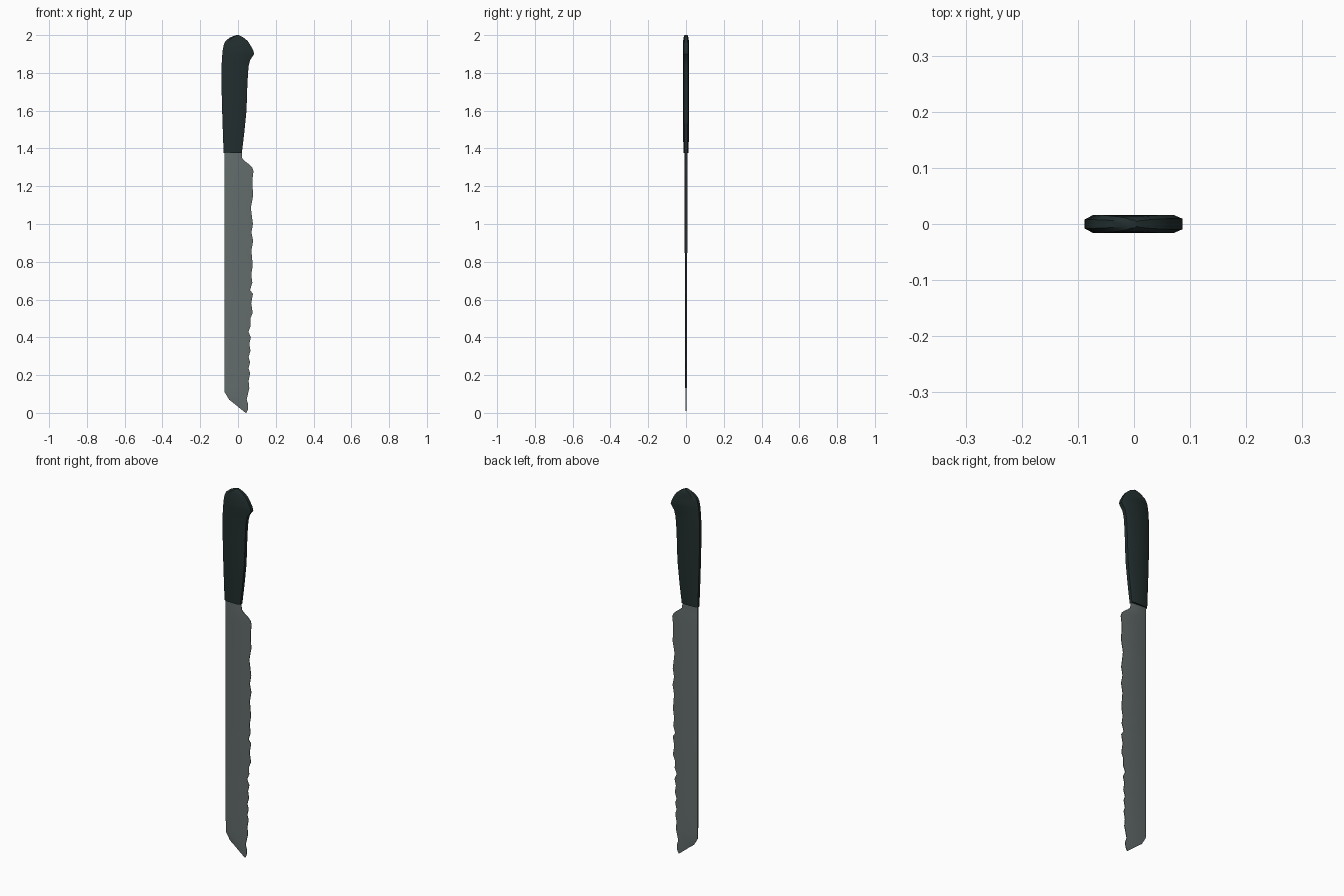
import bpy, bmesh

if "Cube" in bpy.data.objects:
    bpy.data.objects.remove(bpy.data.objects["Cube"])


def material(name, rgb):
    m = bpy.data.materials.new(name)
    m.diffuse_color = (*rgb, 1)
    m.use_nodes = True
    m.node_tree.nodes["Principled BSDF"].inputs["Base Color"].default_value = m.diffuse_color
    return m


def loft(name, rings, mat):
    """Skin a stack of equal-sized rings and cap both ends."""
    bm = bmesh.new()
    rows = [[bm.verts.new(p) for p in ring] for ring in rings]
    n = len(rows[0])
    for a, b in zip(rows, rows[1:]):
        for i in range(n):
            j = (i + 1) % n
            bm.faces.new((a[i], a[j], b[j], b[i]))
    bm.faces.new(rows[0])
    bm.faces.new(rows[-1])
    bmesh.ops.recalc_face_normals(bm, faces=bm.faces)
    me = bpy.data.meshes.new(name)
    bm.to_mesh(me)
    bm.free()
    me.materials.append(mat)
    ob = bpy.data.objects.new(name, me)
    bpy.context.collection.objects.link(ob)
    bpy.context.view_layer.objects.active = ob
    ob.select_set(True)
    bpy.ops.object.shade_smooth_by_angle(angle=0.5)
    ob.select_set(False)
    return ob


def interp(table, z):
    """Linear lookup in (z, value) pairs sorted by rising z."""
    if z <= table[0][0]:
        return table[0][1]
    for (z0, v0), (z1, v1) in zip(table, table[1:]):
        if z <= z1:
            return v0 + (v1 - v0) * (z - z0) / (z1 - z0)
    return table[-1][1]


steel = material("dull steel", (0.125, 0.152, 0.148))
black = material("green black", (0.016, 0.027, 0.027))

# Blade: wavy cutting edge as (z, x), top to tip
edge = [(1.40, .02), (1.375, .02), (1.345, .023), (1.33, .04), (1.315, .06),
        (1.30, .075), (1.28, .082), (1.24, .077), (1.20, .077), (1.15, .08),
        (1.085, .068), (1.00, .079), (.955, .071), (.91, .08), (.86, .071),
        (.78, .078), (.73, .07), (.69, .076), (.65, .064), (.63, .079),
        (.58, .07), (.53, .078), (.50, .066), (.46, .067), (.43, .055),
        (.40, .068), (.365, .06), (.33, .066), (.295, .056), (.27, .064),
        (.235, .056), (.21, .064), (.17, .056), (.13, .06), (.11, .055),
        (.07, .046), (.045, .054), (.02, .053), (.01, .049), (0, .044)]
spine = [(0, .04), (.02, .015), (.045, -.015), (.07, -.047), (.11, -.071), (.13, -.072)]
thick = [(0, .001), (.07, .003), (.2, .005), (1.4, .008)]

rings = []
for z, xr in edge:
    xl, t = interp(spine, z), interp(thick, z)
    xm = xl + min(.008, (xr - xl) * .3)      # narrow chamfer beside the spine
    e = min(.0015, t)                        # thin cutting edge
    rings.append([(xl, -t * .6, z), (xm, -t, z), (xr, -e, z),
                  (xr, e, z), (xm, t, z), (xl, t * .6, z)])
loft("blade", rings, steel)

# Handle: (z, left x, right x, half thickness), with a hooked butt
profile = [(1.375, -.076, .02, .014), (1.48, -.08, .033, .015), (1.60, -.084, .045, .016),
           (1.72, -.087, .049, .016), (1.80, -.088, .053, .016), (1.84, -.087, .057, .016),
           (1.87, -.085, .065, .016), (1.90, -.083, .086, .016), (1.92, -.081, .08, .016),
           (1.95, -.075, .064, .016), (1.97, -.065, .05, .015), (1.987, -.043, .029, .013),
           (1.996, -.02, .012, .01), (2.0, -.008, .004, .007)]
rings = []
for z, xl, xr, t in profile:
    c = min(.015, (xr - xl) * .25)           # chamfered long edges
    rings.append([(xl, -t * .5, z), (xl + c, -t, z), (xr - c, -t, z), (xr, -t * .6, z),
                  (xr, t * .6, z), (xr - c, t, z), (xl + c, t, z), (xl, t * .5, z)])
loft("handle", rings, black)
